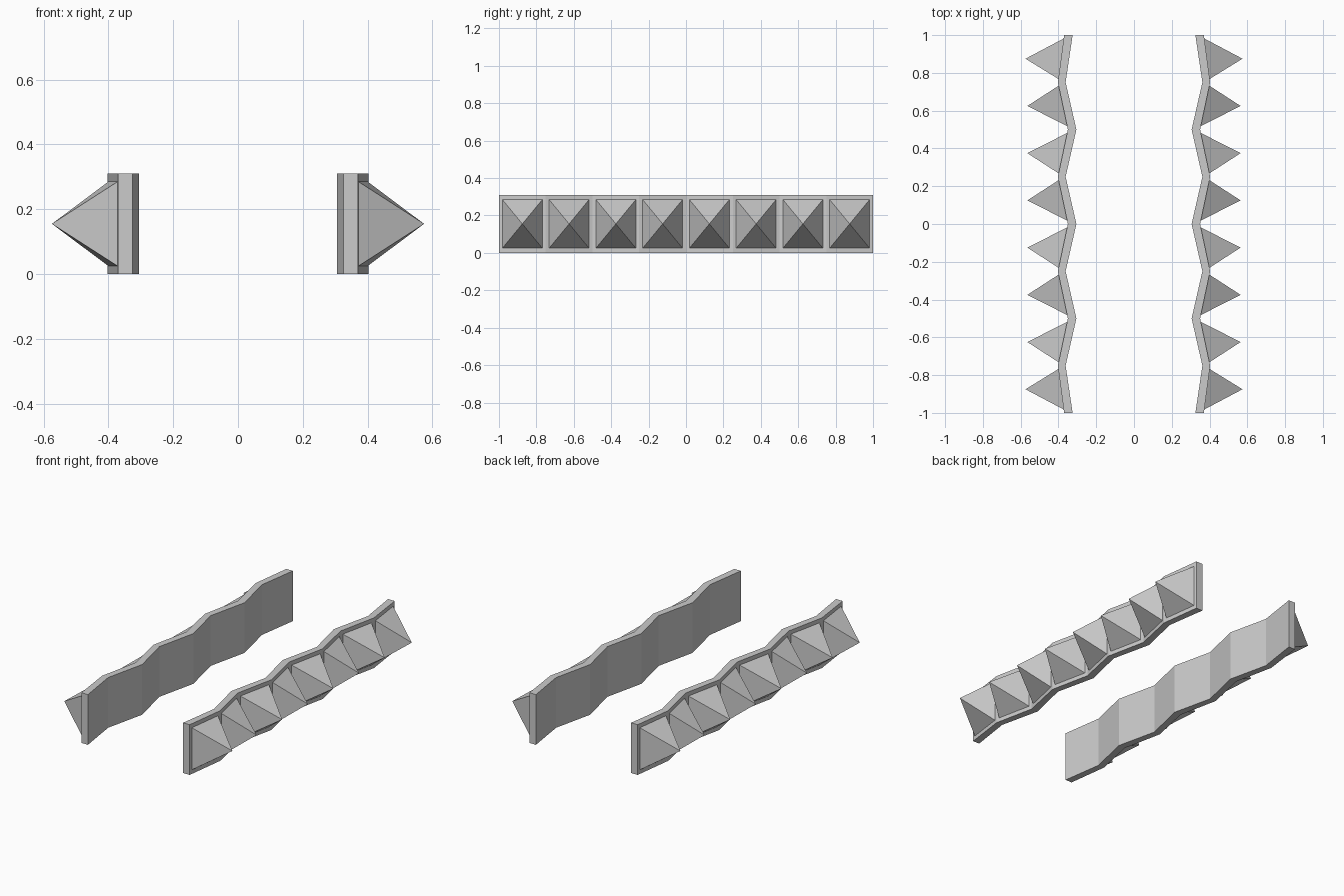
import bpy, bmesh

if "Cube" in bpy.data.objects:
    bpy.data.objects.remove(bpy.data.objects["Cube"])

HEIGHT = 0.31
MARGIN = 0.025      # plain border around each spike, top and bottom
GAP = 0.018         # plain border around each spike, lengthwise
SPIKE = 0.188       # spike length

# zigzag plan of the wall: (y, inner x, outer x)
plan = [(-1, 0.325, 0.37)]
for i in range(1, 8):
    inner, outer = (0.362, 0.403) if i % 2 else (0.305, 0.35)
    plan.append((-1 + i * 0.25, inner, outer))
plan.append((1, 0.325, 0.37))


def make_object(name, bm, side):
    for v in bm.verts:
        v.co.x *= side
    bmesh.ops.recalc_face_normals(bm, faces=bm.faces)
    mesh = bpy.data.meshes.new(name)
    bm.to_mesh(mesh)
    bm.free()
    obj = bpy.data.objects.new(name, mesh)
    bpy.context.collection.objects.link(obj)


def spiked_wall(name, side):
    bm = bmesh.new()
    # folded wall: a rectangular ring at each fold, bridged along y
    rings = [[bm.verts.new((x, y, z)) for x, z in
              ((a, 0), (b, 0), (b, HEIGHT), (a, HEIGHT))] for y, a, b in plan]
    outer = []
    for r, s in zip(rings, rings[1:]):
        for k in range(4):
            n = (k + 1) % 4
            if k != 1:
                bm.faces.new((r[k], r[n], s[n], s[k]))
        outer.append((r[1], r[2], s[2], s[1]))
    bm.faces.new(rings[0])
    bm.faces.new(rings[-1])

    # each outer panel: flat border, then a four-sided spike
    for corners in outer:
        c0, c2 = corners[0].co, corners[2].co
        f = GAP / (c2.y - c0.y)
        base = [bm.verts.new((c0.x + (c2.x - c0.x) * t,
                              c0.y + (c2.y - c0.y) * t, z))
                for t, z in ((f, MARGIN), (f, HEIGHT - MARGIN),
                             (1 - f, HEIGHT - MARGIN), (1 - f, MARGIN))]
        mid = (c0 + c2) / 2
        tip = bm.verts.new((mid.x + SPIKE, mid.y, HEIGHT / 2))
        for k in range(4):
            n = (k + 1) % 4
            bm.faces.new((corners[k], corners[n], base[n], base[k]))
            bm.faces.new((base[k], base[n], tip))
    make_object(name, bm, side)


spiked_wall("right_spiked_wall", 1)
spiked_wall("left_spiked_wall", -1)
